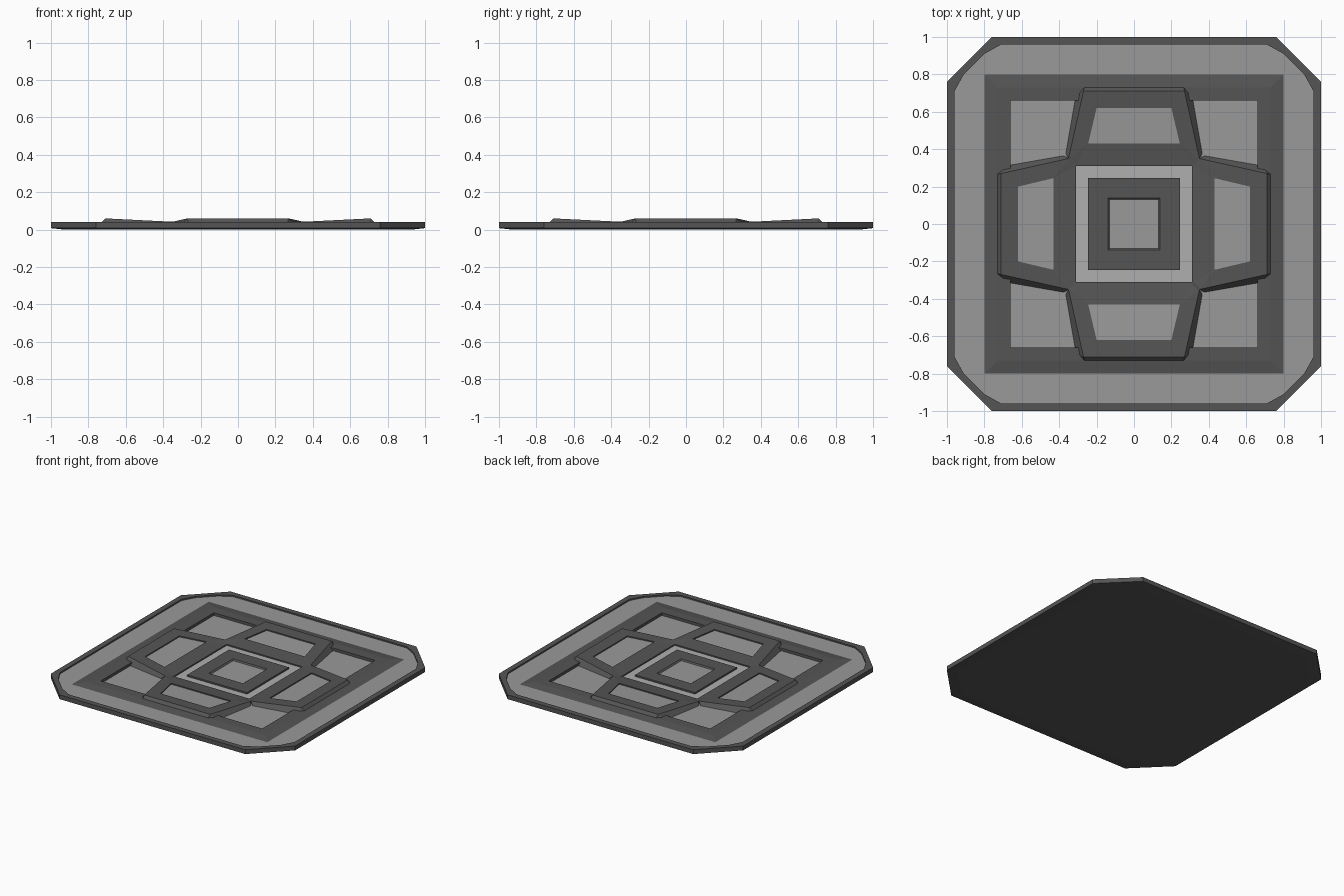
import bpy, bmesh
from math import pi
from mathutils import Matrix

if "Cube" in bpy.data.objects:
    bpy.data.objects.remove(bpy.data.objects["Cube"])


def material(name, v):
    m = bpy.data.materials.new(name)
    m.diffuse_color = (v, v, v, 1)
    m.use_nodes = True
    m.node_tree.nodes["Principled BSDF"].inputs["Base Color"].default_value = m.diffuse_color
    return m


DARK, LIGHT, PALE = material("dark", 0.09), material("light", 0.32), material("pale", 0.43)


def loft(name, loops, mats, cap_start=False, cap_end=False, turn=0):
    """Join successive closed loops; mats holds one material per band, then the end cap.
    Repeated points in a loop collapse into triangles."""
    bm = bmesh.new()
    cache = {}
    slots = [DARK, LIGHT, PALE]

    def vert(p):
        key = tuple(round(c, 5) for c in p)
        if key not in cache:
            cache[key] = bm.verts.new(key)
        return cache[key]

    def face(points, mat):
        vs = list(dict.fromkeys(vert(p) for p in points))
        if len(vs) > 2:
            bm.faces.new(vs).material_index = slots.index(mat)

    for a, b, m in zip(loops, loops[1:], mats):
        n = len(a)
        for i in range(n):
            j = (i + 1) % n
            face((a[i], a[j], b[j], b[i]), m)
    if cap_start:
        face(loops[0][::-1], mats[0])
    if cap_end:
        face(loops[-1], mats[-1])
    bm.transform(Matrix.Rotation(turn, 4, 'Z'))
    bmesh.ops.recalc_face_normals(bm, faces=bm.faces)
    mesh = bpy.data.meshes.new(name)
    bm.to_mesh(mesh)
    bm.free()
    for s in slots:
        mesh.materials.append(s)
    ob = bpy.data.objects.new(name, mesh)
    bpy.context.collection.objects.link(ob)
    return ob


def four(corner, z):
    """Repeat the points of one corner around all four corners."""
    out = []
    for k in range(4):
        for x, y in corner:
            for _ in range(k):
                x, y = -y, x
            out.append((x, y, z))
    return out


def square(h, z, n=1):
    return four([(h, h)] * n, z)


def octagon(h, c, z):
    return four([(h, c), (h, c), (c, h), (c, h)], z)


# Tray: chamfered slab, raised rim, light border, bevelled square frame, sunken floor
inner = [(.96, .71), (.91, .80), (.80, .91), (.71, .96)]
loft("tray", [
    octagon(.93, .73, 0), octagon(1, .76, .008), octagon(1, .76, .04),
    four(inner, .04), four(inner, .03),
    square(.80, .03, 4), square(.73, .04, 4), square(.66, .04, 4), square(.66, .02, 4)],
    [DARK, DARK, DARK, DARK, LIGHT, DARK, DARK, DARK, LIGHT],
    cap_start=True, cap_end=True)


# Four tilted trapezoid petals, each with a sunken light panel
def both(half):
    return half + [(-x, y, z) for x, y, z in reversed(half)]


base = both([(.265, .735, .035), (.31, .69, .02), (.365, .375, .02), (.31, .31, .02)])
top = both([(.27, .71, .06), (.27, .71, .06), (.35, .35, .042), (.31, .31, .034)])
rim = both([(.20, .62, .055), (.20, .62, .055), (.245, .43, .046), (.245, .43, .046)])
panel = [(x, y, z - .008) for x, y, z in rim]
for k, side in enumerate(("back", "left", "front", "right")):
    loft(side + "_petal", [base, top, rim, panel], [DARK, DARK, DARK, LIGHT],
         cap_end=True, turn=k * pi / 2)

# Centre: pale square floor and a dark raised block with a sunken light inset
loft("centre_floor", [square(.31, .02), square(.31, .025)], [DARK, PALE], cap_end=True)
loft("centre_block", [square(.245, .025), square(.245, .037), square(.14, .037),
                      square(.13, .029)], [DARK, DARK, DARK, LIGHT], cap_end=True)
